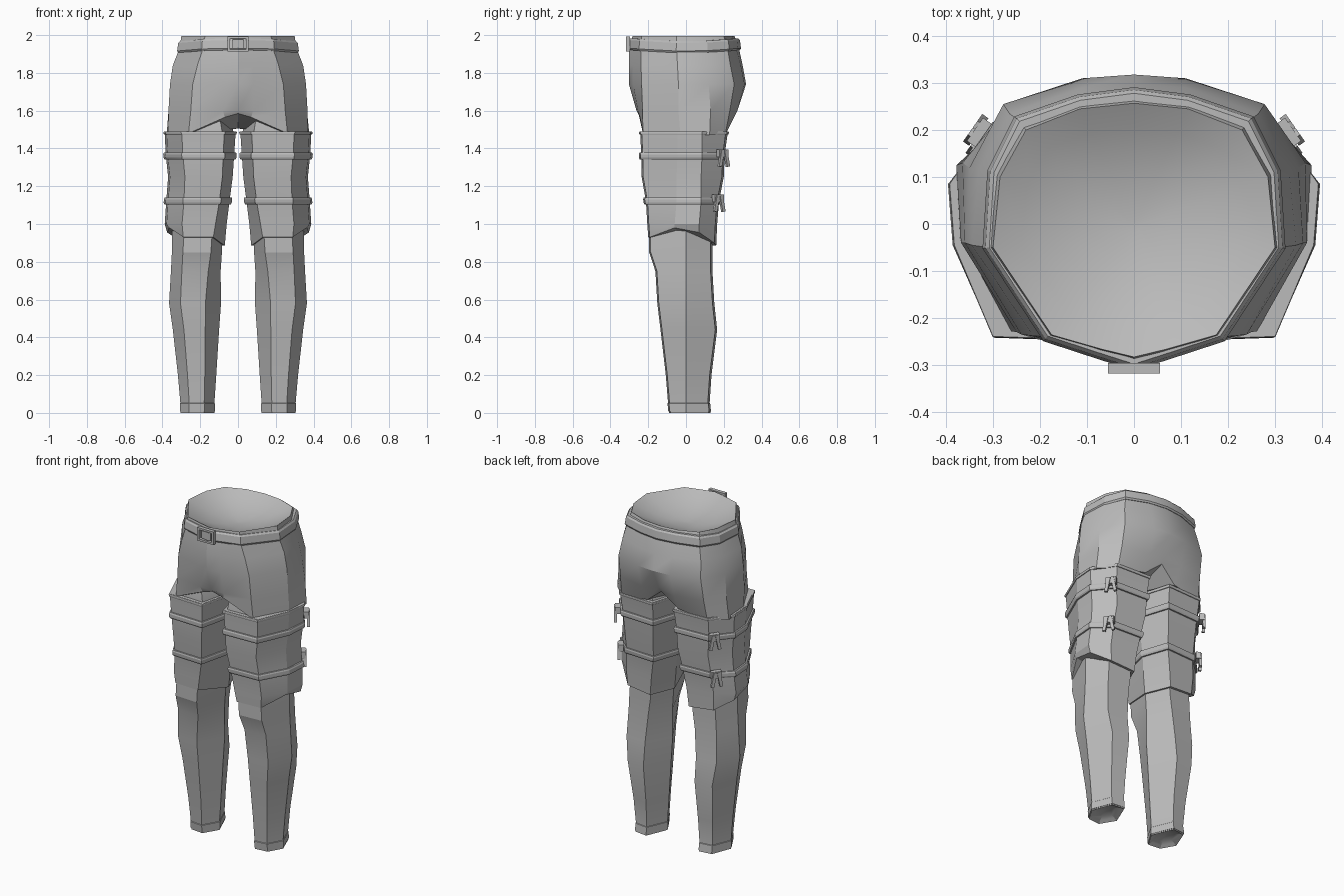
import bpy, bmesh, math
from mathutils import Vector, Matrix

if "Cube" in bpy.data.objects:
    bpy.data.objects.remove(bpy.data.objects["Cube"])

grey = bpy.data.materials.new("grey cloth")
grey.diffuse_color = (0.5, 0.5, 0.5, 1)
grey.use_nodes = True
grey.node_tree.nodes["Principled BSDF"].inputs["Base Color"].default_value = grey.diffuse_color


def finish(name, bm, angle=18):
    bmesh.ops.recalc_face_normals(bm, faces=bm.faces)
    me = bpy.data.meshes.new(name)
    bm.to_mesh(me)
    bm.free()
    me.materials.append(grey)
    ob = bpy.data.objects.new(name, me)
    bpy.context.collection.objects.link(ob)
    bpy.ops.object.select_all(action='DESELECT')
    ob.select_set(True)
    bpy.context.view_layer.objects.active = ob
    bpy.ops.object.shade_smooth_by_angle(angle=math.radians(angle))
    return ob


def dish(ring, depth):
    """Shrinking rings that sink into an opening as a shallow bowl."""
    c = sum((Vector(p) for p in ring), Vector()) / len(ring)
    return [[c.lerp(Vector(p), k) + Vector((0, 0, depth * (k * k - 1))) for p in ring]
            for k in (.8, .55, .28, .05)]


def loft(name, rings, caps=True, closed=False, angle=18):
    """Skin a list of point rings; closed joins last ring to first."""
    bm = bmesh.new()
    vs = [[bm.verts.new(p) for p in r] for r in rings]
    n = len(vs[0])
    pairs = list(zip(vs, vs[1:])) + ([(vs[-1], vs[0])] if closed else [])
    for a, b in pairs:
        for i in range(n):
            bm.faces.new((a[i], a[(i + 1) % n], b[(i + 1) % n], b[i]))
    if caps and not closed:
        for r in (vs[0], vs[-1]):
            c = sum((v.co for v in r), Vector()) / n
            cv = bm.verts.new(c)
            for i in range(n):
                bm.faces.new((r[i], r[(i + 1) % n], cv))
    return finish(name, bm, angle)


def box(bm, size, mat):
    bmesh.ops.create_cube(bm, size=1, matrix=mat @ Matrix.Diagonal((*size, 1)))


def full(half):
    """Mirror a half outline (front centre to back centre) across x."""
    return half + [(-x, y, z) for x, y, z in half[-2:0:-1]]


def lev(z, pts):
    return full([(x, y, z) for x, y in pts])


def interp(table, z):
    for a, b in zip(table, table[1:]):
        if a[0] <= z <= b[0]:
            t = (z - a[0]) / (b[0] - a[0])
            return [p + (q - p) * t for p, q in zip(a, b)]


def section(row, s, grow=0.0, dz=(0,) * 7, sides=6):
    """Leg section: z, inner x, outer x, front y, back y, side y, two edge fractions."""
    z, xi, xo, yf, yb, ym, f1, f2 = row
    xi, xo, yf, yb = xi - grow, xo + grow, yf - grow, yb + grow
    w = xo - xi
    outer = [(xo, ym)] if sides == 6 else [(xo - .01, ym - .07), (xo, ym + .06)]
    pts = [(xi, ym), (xi + f1 * w, yf), (xi + f2 * w, yf + .008), *outer,
           (xi + f2 * w, yb - .01), (xi + f1 * w, yb)]
    return [(s * x, y, z + d) for (x, y), d in zip(pts, dz)]


def thigh_section(row, s, grow=0.0, dz=(0,) * 7):
    return section(row, s, grow, dz, 7)


# hips, from crotch to waist, with a shallow bowl closing the waist opening
waist = [(0, -.283), (.07, -.266), (.175, -.236), (.3, -.05), (.285, .1), (.23, .2), (.115, .245), (0, .257)]
beltl = [(0, -.3), (.075, -.276), (.185, -.24), (.31, -.05), (.3, .11), (.245, .22), (.115, .265), (0, .28)]
upper = [(0, -.303), (.08, -.28), (.215, -.238), (.345, -.045), (.33, .115), (.265, .235), (.11, .29), (0, .3)]
seat = [(0, -.302), (.08, -.28), (.24, -.235), (.36, -.04), (.35, .12), (.278, .255), (.11, .31), (0, .318)]
low = full([(0, -.262, 1.6), (.08, -.255, 1.6), (.25, -.23, 1.6), (.368, -.04, 1.6), (.365, .13, 1.6),
            (.282, .232, 1.6), (.11, .272, 1.6), (0, .265, 1.62)])
crotch = full([(0, -.245, 1.585), (.07, -.243, 1.565), (.262, -.228, 1.48), (.37, -.03, 1.47),
               (.378, .125, 1.47), (.29, .207, 1.47), (.105, .222, 1.5), (0, .24, 1.585)])
top = lev(1.995, waist)
loft("hips", [crotch, low, lev(1.74, seat), lev(1.84, upper), lev(1.93, beltl), top] + dish(top, .08),
     angle=24)


# belt
def beltring(z, g):
    drop = [0, 0, -.003, -.014, -.012, -.004, 0, 0]
    return full([(x * (1 + g / .3), y * (1 + g / .3), z + d) for (x, y), d in zip(beltl, drop)])


loft("belt", [beltring(1.92, -.01), beltring(1.92, .006), beltring(1.93, .012),
              beltring(1.972, .006), beltring(1.982, -.002), beltring(1.982, -.02)], closed=True)
# belt buckle frame and plate
bm = bmesh.new()
for sgn in (-1, 1):
    box(bm, (.013, .022, .08), Matrix.Translation((sgn * .049, -.307, 1.953)))
    box(bm, (.098, .022, .012), Matrix.Translation((0, -.307, 1.953 + sgn * .034)))
box(bm, (.06, .012, .045), Matrix.Translation((0, -.305, 1.953)))
finish("belt_buckle", bm)

# section tables, low to high
CALF = [(0, .125, .305, -.09, .13, 0, .3, .74), (.05, .125, .305, -.095, .125, 0, .3, .74),
        (.2, .115, .318, -.107, .135, 0, .3, .75), (.44, .1, .345, -.135, .165, 0, .3, .76),
        (.58, .09, .365, -.152, .15, 0, .3, .78), (.75, .092, .355, -.162, .14, 0, .25, .78),
        (.85, .085, .35, -.195, .14, 0, .22, .78), (1.0, .08, .35, -.195, .14, 0, .2, .75)]
THIGH = [(.925, .07, .375, -.2, .16, .01, .2, .72), (1.0, .06, .388, -.205, .165, .01, .18, .72),
         (1.12, .045, .38, -.212, .175, .02, .16, .72), (1.25, .028, .37, -.235, .2, .02, .16, .74),
         (1.37, .02, .383, -.237, .205, .025, .16, .75), (1.49, .012, .388, -.243, .222, .025, .16, .76)]
HEM = (-.04, .005, .005, .055, .03, -.025, -.04)

for s, side in ((1, "left"), (-1, "right")):
    foot = section(CALF[0], s)
    loft(side + "_lower_leg", dish(foot, -.03)[::-1] + [section(r, s) for r in CALF])
    loft(side + "_ankle_hem", [section(interp(CALF, z), s, g) for z, g in
                               ((.008, -.004), (.008, .003), (.05, .003), (.055, -.004))], closed=True)
    # thigh sleeve with a slanted hem above the knee
    loft(side + "_thigh", [thigh_section(r, s, 0, HEM if i == 0 else (0,) * 7) for i, r in enumerate(THIGH)])
    # upper leg joining the crotch, hidden by the hips on its outer side
    stub = [(1.47, .02, .36, -.225, .205, .02, .18, .7), (1.535, .035, .35, -.22, .2, .02, .18, .7),
            (1.64, .09, .33, -.19, .17, .02, .18, .7)]
    loft(side + "_leg_top", [section(r, s) for r in stub])
    # bands around the thigh
    for nm, z, h, g in (("top_rim", 1.481, .008, .006), ("upper_strap", 1.36, .018, .013),
                        ("lower_strap", 1.122, .018, .013)):
        loft(side + "_" + nm, [thigh_section(interp(THIGH, z + d), s, e) for d, e in
                               ((-h, -.008), (-h, g * .7), (-h * .5, g), (h * .5, g),
                                (h, g * .7), (h, -.008))], closed=True)
    # strap buckles with two hanging tails on the rear outer side
    for nm, z in (("upper_buckle", 1.36), ("lower_buckle", 1.122)):
        ring = thigh_section(interp(THIGH, z), s, .016)
        c = Vector(ring[5]).lerp(Vector(ring[4]), .2) + Vector((s * .008, .008, 0))
        base = Matrix.Translation(c) @ Matrix.Rotation(s * math.radians(35), 4, 'Z')
        bm = bmesh.new()
        box(bm, (.028, .06, .04), base @ Matrix.Translation((0, 0, .015)))
        for k in (-1, 1):
            box(bm, (.016, .018, .09), base @ Matrix.Translation((s * .012, k * .018, -.012))
                @ Matrix.Rotation(k * .2, 4, 'X'))
        finish(side + "_" + nm, bm)
